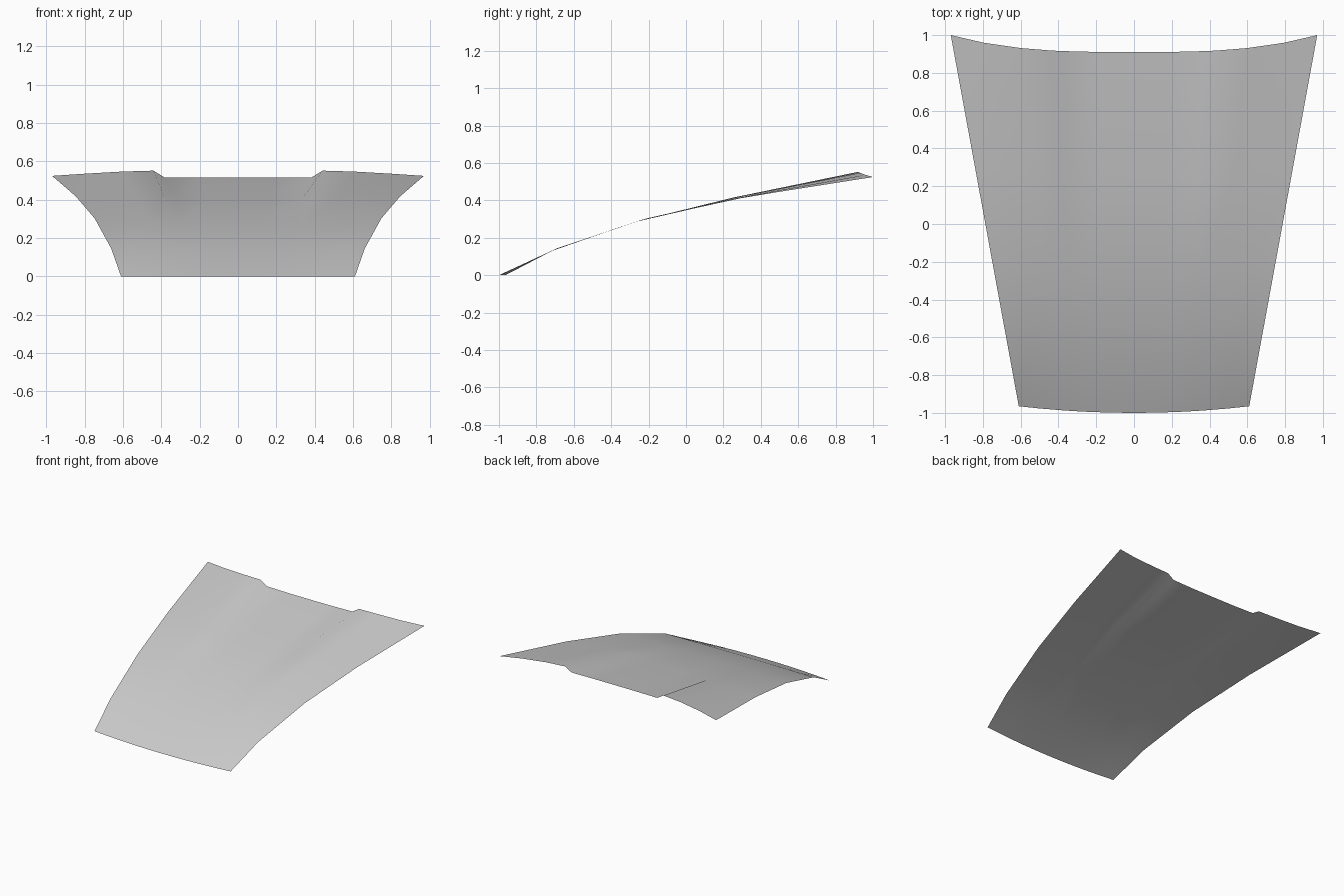
import bpy
import bmesh

if "Cube" in bpy.data.objects:
    bpy.data.objects.remove(bpy.data.objects["Cube"], do_unlink=True)

# Lengthwise stations: y, height, depth of rear recess, drop of outer edges
STATIONS = [
    (-1.0, 0.0, 0.0, 0.0),
    (-0.73, 0.125, 0.0, 0.0),
    (-0.27, 0.285, 0.0, 0.002),
    (0.25, 0.414, 0.010, 0.014),
    (0.91, 0.55, 0.035, 0.044),
]
# Positions across one half, from centre line to side edge
COLUMNS = [0, 0.2, 0.395, 0.455, 0.62, 0.82, 1]
ACROSS = [-s for s in reversed(COLUMNS[1:])] + COLUMNS


def lerp(a, b, t):
    return a + (b - a) * t


def panel_point(row, s):
    """Point on the panel at a station and a fraction of the half width."""
    y0, z, recess, drop = STATIONS[row]
    t = (y0 + 1) / 1.91
    a = abs(s)
    y = y0 + lerp(0.035 * a ** 2, 0.09 * a ** 3, t)
    x = s * lerp(0.61, 0.97, (y0 + 1) / 1.91)
    # follow the local slope where the row bows backwards
    if row > 0:
        previous = STATIONS[row - 1]
        z += (y - y0) * (z - previous[1]) / (y0 - previous[0])
    z -= drop * max(0, (a - 0.455) / 0.545) ** 1.5
    if a < 0.4:
        z -= recess
    return x, y, z


# Curved sheet panel
bm = bmesh.new()
grid = [[bm.verts.new(panel_point(r, s)) for s in ACROSS]
        for r in range(len(STATIONS))]
for low, high in zip(grid, grid[1:]):
    for i in range(len(ACROSS) - 1):
        face = bm.faces.new((low[i], low[i + 1], high[i + 1], high[i]))
        face.smooth = True

mesh = bpy.data.meshes.new("hood_panel")
bm.to_mesh(mesh)
bm.free()
hood = bpy.data.objects.new("hood_panel", mesh)
bpy.context.collection.objects.link(hood)

# Plain grey finish
grey = bpy.data.materials.new("light_grey")
grey.use_nodes = True
color = (0.6, 0.6, 0.6, 1)
grey.diffuse_color = color
grey.node_tree.nodes["Principled BSDF"].inputs["Base Color"].default_value = color
mesh.materials.append(grey)
